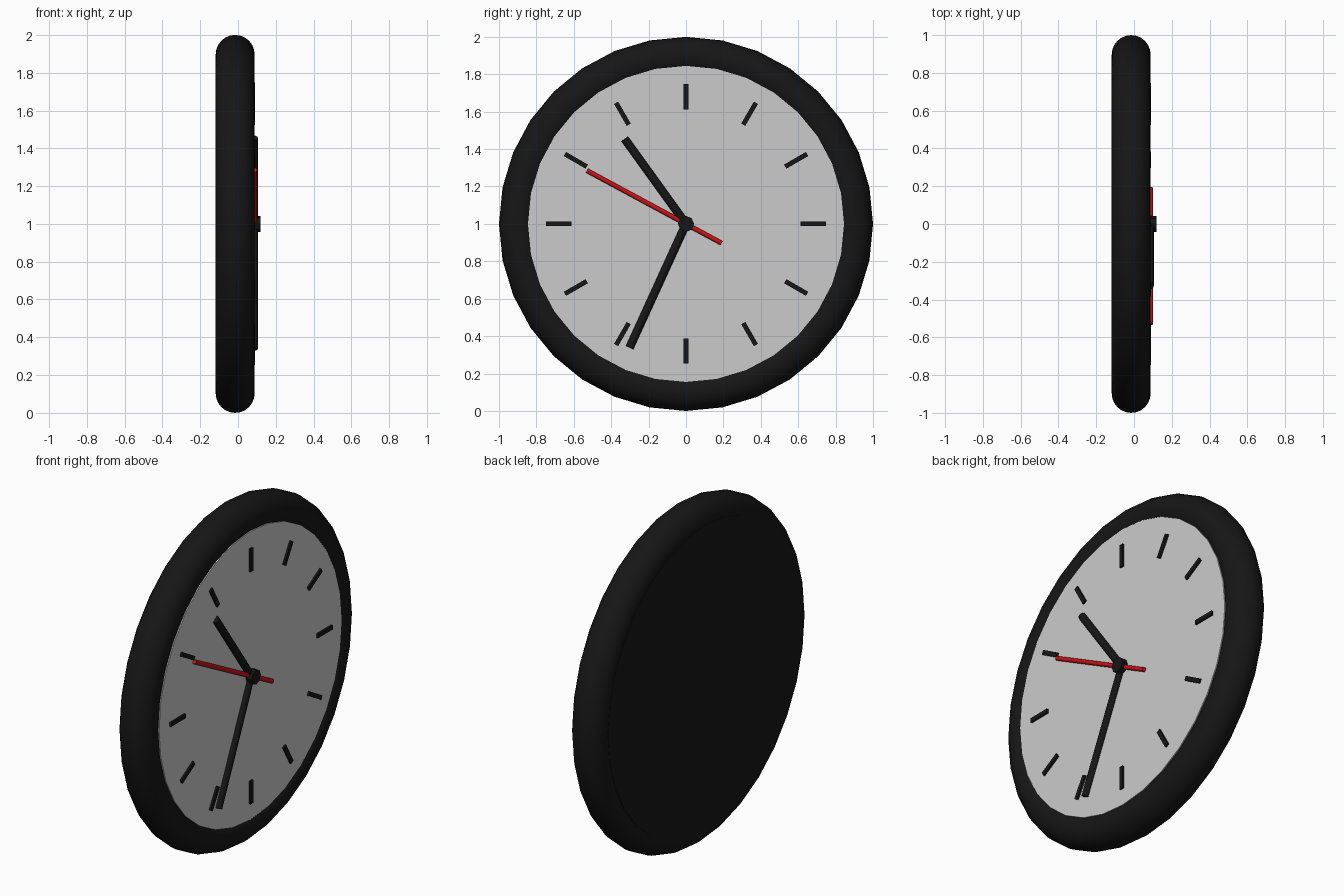
import bpy
from math import radians, pi, sin, cos
from mathutils import Vector

if "Cube" in bpy.data.objects:
    bpy.data.objects.remove(bpy.data.objects["Cube"])

CZ = 1.0  # height of the dial centre; the dial faces +x


def material(name, rgb):
    m = bpy.data.materials.new(name)
    m.diffuse_color = (*rgb, 1)
    m.use_nodes = True
    m.node_tree.nodes["Principled BSDF"].inputs["Base Color"].default_value = m.diffuse_color
    return m


black = material("black", (0.008, 0.008, 0.008))
red = material("red", (0.6, 0.006, 0.008))


def finish(name, mat=None, smooth=True):
    ob = bpy.context.object
    ob.name = name
    if mat:
        ob.data.materials.append(mat)
    if smooth:
        bpy.ops.object.shade_smooth_by_angle(angle=radians(35))
    return ob


def disc(name, radius, x0, x1, sides, mat=None):
    """Cylinder along x, centred on the dial."""
    bpy.ops.mesh.primitive_cylinder_add(
        vertices=sides, radius=radius, depth=x1 - x0,
        location=((x0 + x1) / 2, 0, CZ), rotation=(0, pi / 2, 0))
    return finish(name, mat)


def rod(name, start, end, x, radius, mat):
    """Thin round hand between two (y, z) points."""
    a, b = Vector((x, *start)), Vector((x, *end))
    d = b - a
    bpy.ops.mesh.primitive_cylinder_add(
        vertices=12, radius=radius, depth=d.length, location=(a + b) / 2)
    ob = finish(name, mat)
    ob.rotation_euler = d.to_track_quat('Z', 'Y').to_euler()
    return ob


# Rounded rim
bpy.ops.mesh.primitive_torus_add(
    major_radius=0.897, minor_radius=0.103, major_segments=32,
    minor_segments=24, location=(-0.015, 0, CZ), rotation=(0, pi / 2, 0))
finish("rim", black)

# Back plate and dial face
disc("back_plate", 0.89, -0.119, -0.02, 32, black)
disc("dial_face", 0.845, -0.02, 0.08, 32)

# Twelve hour marks
for i in range(12):
    a = i * pi / 6
    r = 0.68
    bpy.ops.mesh.primitive_cube_add(
        size=1, location=(0.08, r * sin(a), CZ + r * cos(a)),
        rotation=(-a, 0, 0))
    bpy.context.object.scale = (0.022, 0.025, 0.135)
    finish(f"hour_mark_{i + 1}", black, smooth=False)

# Hands and centre hub
rod("hour_hand", (0, CZ), (-0.328, 1.455), 0.083, 0.022, black)
rod("minute_hand", (0, CZ), (-0.302, 0.338), 0.083, 0.022, black)
rod("second_hand", (0.19, 0.897), (-0.53, 1.285), 0.088, 0.0125, red)
disc("hub", 0.043, 0.07, 0.118, 8, black)
